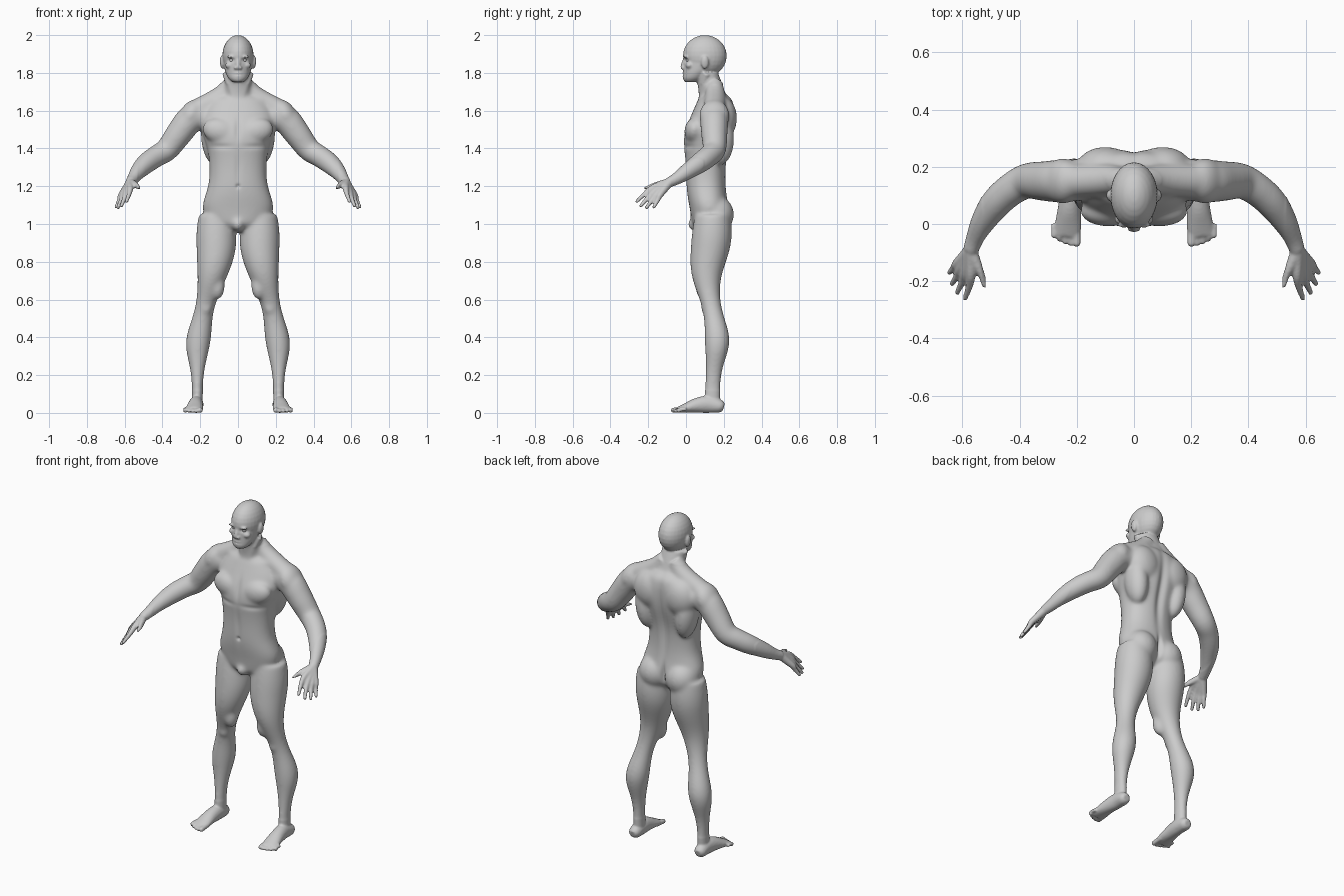
import bpy, bmesh, math
from mathutils import Vector, Matrix

cube = bpy.data.objects.get("Cube")
if cube:
    bpy.data.objects.remove(cube, do_unlink=True)

skin = bpy.data.materials.new("plain grey")
skin.use_nodes = True
grey = (.6, .6, .6, 1)
skin.diffuse_color = grey
skin.node_tree.nodes["Principled BSDF"].inputs["Base Color"].default_value = grey

SIDES = 28
STEPS = 4
SIDEWAYS, BACKWARD, UP = (Vector(row) for row in Matrix.Identity(3))
bm = bmesh.new()


def bump(value, centre, width):
    """Bell curve used to swell and hollow the profiles."""
    return math.exp(-((value - centre) / width) ** 2)


def spread(start, end, count):
    """Evenly spaced values from start to end."""
    return [start + (end - start) * i / (count - 1) for i in range(count)]


def spline(keys):
    """Catmull-Rom interpolation through rows of numbers."""
    padded = [keys[0], *keys, keys[-1]]
    rows = []
    for before, first, second, after in zip(padded, padded[1:], padded[2:], padded[3:]):
        for step in range(STEPS):
            t = step / STEPS
            rows.append([q + t / 2 * (r - p + t * (2 * p - 5 * q + 4 * r - s + t * (3 * (q - r) + s - p)))
                         for p, q, r, s in zip(before, first, second, after)])
    return rows + [keys[-1]]


def tube(*keys, upright=False, power=2):
    """Closed loft through rows of x, y, z, half width and optional half depth."""
    rows = spline([(*key, key[-1]) if len(key) == 4 else key for key in keys])
    centres = [Vector(row[:3]) for row in rows]
    rings = []
    for i, row in enumerate(rows):
        across, deep = SIDEWAYS, BACKWARD
        if not upright:
            along = centres[min(i + 1, len(rows) - 1)] - centres[max(i - 1, 0)]
            across = along.cross(UP).normalized()
            deep = across.cross(along).normalized()
        ring = []
        for k in range(SIDES):
            angle = math.tau * k / SIDES
            c, s = (math.copysign(abs(part) ** (2 / power), part)
                    for part in (math.cos(angle), math.sin(angle)))
            ring.append(bm.verts.new(centres[i] + across * c * row[3] + deep * s * row[4]))
        rings.append(ring)
    for lower, upper in zip(rings, rings[1:]):
        for k in range(SIDES):
            following = (k + 1) % SIDES
            bm.faces.new((lower[k], lower[following], upper[following], upper[k]))
    bm.faces.new(rings[0][::-1])
    bm.faces.new(rings[-1])


def blob(centre, radii, tilt=0):
    """Ellipsoid, tilted about the front-back axis."""
    place = Matrix.Translation(centre) @ Matrix.Rotation(tilt, 4, 'Y') @ Matrix.Diagonal((*radii, 1))
    bmesh.ops.create_uvsphere(bm, u_segments=SIDES, v_segments=SIDES // 2, radius=1, matrix=place)


def digit(points, thick, thin):
    """Tapering finger or toe with a rounded tip."""
    tube(*[(*point, radius) for point, radius in zip(points, spread(thick, thin, len(points)))])
    blob(points[-1], [thin] * 3)


def leg_ring(z):
    """Thigh, knee, calf and ankle from one rule in height."""
    t = min(max((z - .3) / .6, 0), 1)
    x = .215 - .1 * t * t * (3 - 2 * t)
    y = .14 + .025 * bump(z, .38, .15) - .03 * bump(z, .72, .15)
    radius = .028 + .034 * bump(z, .38, .14) + .078 * bump(z, .92, .3)
    return x, y, z, radius, radius + .012 * bump(z, .1, .15)


def torso_ring(z):
    """Hips, waist and rib cage, rounded off at both ends."""
    dome = math.sqrt(1 - abs((z - 1.33) / .38) ** 8)
    y = .105 + .02 * bump(z, 1.05, .1) + .05 * bump(z, 1.67, .18)
    wide = .15 + .04 * bump(z, 1.08, .1) + .05 * bump(z, 1.55, .13)
    deep = .105 + .025 * bump(z, 1.48, .12)
    return 0, y, z, wide * dome, deep * dome


# Left leg
tube(*map(leg_ring, spread(.02, 1.05, 24)), upright=True)
blob((.17, .1, .56), (.03, .02, .04))      # kneecap
blob((.11, .09, .67), (.04, .04, .07))     # inner thigh muscle
blob((.09, .16, 1.05), (.094, .094, .1))   # buttock

# Left foot
tube((.22, .2, .03, .02), (.22, .18, .035, .034), (.22, .12, .045, .037, .045),
     (.225, .06, .04, .04), (.23, 0, .026, .046, .026), (.235, -.04, .016, .046, .016))
for toe, x in enumerate(spread(.2, .28, 5)):
    radius = .01 if toe else .014
    tip = -.08 + .002 * toe * toe
    digit([(x, 0, .02), (x, -.04, .017), (x, tip + radius, radius)], radius, radius)

# Left arm
wrist = Vector((.57, -.09, 1.22))
tube((.17, .155, 1.58, .07), (.25, .15, 1.555, .075), (.315, .15, 1.475, .07), (.375, .15, 1.395, .062),
     (.43, .12, 1.36, .058), (.48, .075, 1.325, .055), (.525, .01, 1.28, .044),
     (.555, -.05, 1.24, .032), (*wrist, .027))
blob((.25, .15, 1.575), (.06, .08, .09), -.5)   # shoulder muscle

# Left hand, fingers fanned from index to little
index_knuckle, little_knuckle = Vector((.57, -.18, 1.19)), Vector((.62, -.14, 1.15))
index_tip, little_tip = Vector((.59, -.26, 1.12)), Vector((.645, -.17, 1.09))
reach = Vector((.01, -.01, -.015))
for t in spread(0, 1, 4):
    arc = reach * math.sin(math.pi * t)
    knuckle = index_knuckle.lerp(little_knuckle, t) + arc / 2
    tip = index_tip.lerp(little_tip, t) + arc
    bend = knuckle.lerp(tip, .5) - reach / 2
    digit([wrist, wrist.lerp(knuckle, .5), knuckle, bend, tip], .024, .009)
digit([wrist, (.55, -.14, 1.21), (.53, -.18, 1.2), (.52, -.22, 1.19)], .022, .01)

# Left side torso muscles
blob((.09, .045, 1.49), (.1, .054, .07), -.25)   # chest
blob((.1, .2, 1.56), (.1, .07, .11))             # shoulder blade
blob((.135, .18, 1.45), (.06, .075, .14), .1)    # side of back
tube((.03, .15, 1.74, .045), (.1, .155, 1.67, .055), (.22, .15, 1.6, .06))        # neck slope
tube((.02, .075, 1.65, .012), (.1, .095, 1.655, .012), (.21, .13, 1.645, .012))   # collar bone
tube((.065, .11, 1.8, .02), (.04, .09, 1.73, .018), (.015, .08, 1.655, .014))     # neck muscle

# Left side of the face
blob((.085, .1, 1.855), (.011, .02, .034), .1)   # ear
blob((.033, -.003, 1.885), (.028, .01, .008))    # brow
blob((.013, -.017, 1.827), (.009, .01, .008))    # nostril
blob((.044, .018, 1.84), (.024, .02, .018))      # cheek

# Mirror the left side to the right
copied = bmesh.ops.duplicate(bm, geom=bm.verts[:] + bm.edges[:] + bm.faces[:])["geom"]
for vert in copied:
    if isinstance(vert, bmesh.types.BMVert):
        vert.co.x *= -1

# Torso and neck
tube(*map(torso_ring, spread(.96, 1.7, 20)), upright=True, power=2.25)
blob((0, .055, 1), (.035, .045, .04))   # groin
tube((0, .15, 1.64, .08), (0, .135, 1.71, .075, .07), (0, .11, 1.8, .07, .06), upright=True)

# Head
blob((0, .1, 1.89), (.083, .116, .11))
tube((0, .1, 1.9, .08, .115), (0, .09, 1.84, .075, .105), (0, .06, 1.8, .065, .075),
     (0, .04, 1.77, .05, .056), (0, .03, 1.752, .03, .036), upright=True)
tube((0, 0, 1.885, .011), (0, -.01, 1.86, .012), (0, -.018, 1.832, .012),
     (0, -.015, 1.82, .008), upright=True)    # nose
for z in (1.798, 1.785):
    blob((0, -.008, z), (.023, .011, .006))   # lips

# Fuse the parts into one skin
bmesh.ops.recalc_face_normals(bm, faces=bm.faces)
mesh = bpy.data.meshes.new("body")
bm.to_mesh(mesh)
bm.free()
body = bpy.data.objects.new("body", mesh)
bpy.context.collection.objects.link(body)
bpy.context.view_layer.objects.active = body
body.select_set(True)
fuse = body.modifiers.new("fuse", 'REMESH')
fuse.mode = 'VOXEL'
fuse.voxel_size = .006
bpy.ops.object.modifier_apply(modifier=fuse.name)

# Soften the large muscles, keep hands, feet and face crisp
bm = bmesh.new()
bm.from_mesh(body.data)
settings = dict(factor=.5, use_axis_x=True, use_axis_y=True, use_axis_z=True)
muscles = [vert for vert in bm.verts if .12 < vert.co.z < 1.74 and abs(vert.co.x) < .53]
for repeat in range(22):
    bmesh.ops.smooth_vert(bm, verts=muscles, **settings)
bmesh.ops.smooth_vert(bm, verts=bm.verts, **settings)


def groove(x, z, wide, high, push):
    """Press a hollow into the front (positive push) or back (negative)."""
    for vert in bm.verts:
        if (vert.co.y < .1) == (push > 0):
            vert.co.y += push * bump(abs(vert.co.x), x, wide) * bump(vert.co.z, z, high)


groove(0, 1.42, .024, .2, -.016)     # spine
groove(0, 1.06, .013, .06, -.02)     # between the buttocks
groove(0, 1.5, .016, .06, .008)      # breast bone
groove(0, 1.28, .016, .1, .005)      # belly line
groove(0, 1.2, .01, .01, .01)        # navel
groove(.09, 1.41, .06, .014, .005)   # under the chest
groove(.033, 1.867, .017, .01, .01)  # eye sockets
groove(0, 1.79, .02, .004, .004)     # mouth
bm.to_mesh(body.data)
bm.free()

# Eyes
parts = [body]
for name, x in (("left_eye", .032), ("right_eye", -.032)):
    bpy.ops.mesh.primitive_uv_sphere_add(radius=.014, location=(x, .015, 1.867))
    eye = bpy.context.object
    eye.name = name
    parts.append(eye)

for part in parts:
    part.data.materials.append(skin)
    part.data.polygons.foreach_set("use_smooth", [True] * len(part.data.polygons))
    part.data.update()
